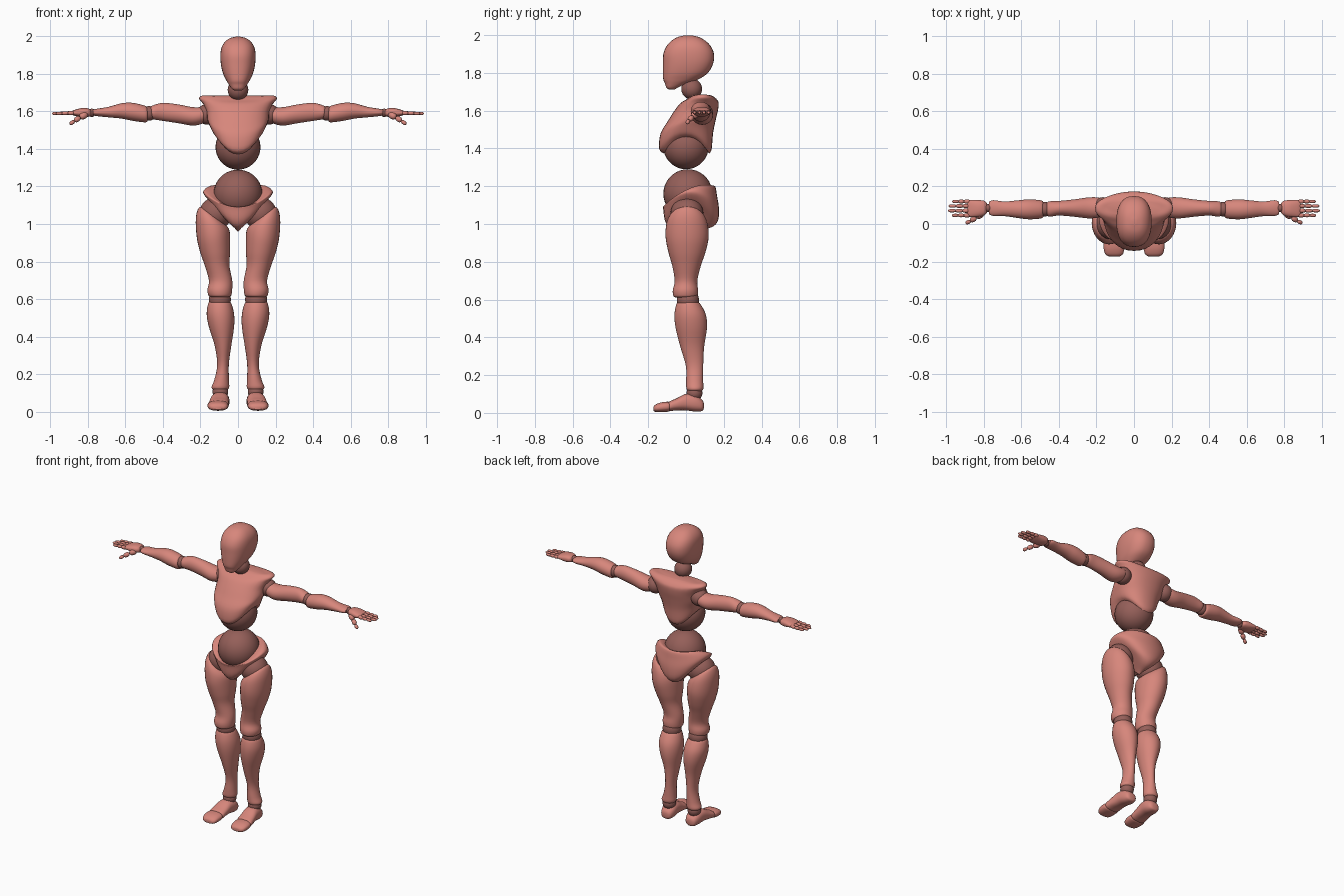
import bpy, bmesh, math
from mathutils import Vector


def material(name, color):
    m = bpy.data.materials.new(name)
    m.diffuse_color = (*color, 1)
    return m


SKIN = material("pink_shell", (0.68, 0.24, 0.20))
DARK = material("dark_joint", (0.30, 0.115, 0.10))


def finish(name, bm, mat, mirror):
    bmesh.ops.recalc_face_normals(bm, faces=bm.faces)
    me = bpy.data.meshes.new(name)
    bm.to_mesh(me)
    bm.free()
    me.materials.append(mat)
    ob = bpy.data.objects.new(name, me)
    bpy.context.collection.objects.link(ob)
    bpy.ops.object.select_all(action='DESELECT')
    ob.select_set(True)
    bpy.context.view_layer.objects.active = ob
    bpy.ops.object.shade_smooth_by_angle(angle=math.radians(45))
    if mirror:
        ob.modifiers.new("mirror", 'MIRROR').use_mirror_merge = False
    return ob


def spline(p, steps=4):
    """Catmull-Rom interpolation of ring parameters."""
    out = []
    for i in range(len(p) - 1):
        a, b, c, d = p[max(i - 1, 0)], p[i], p[i + 1], p[min(i + 2, len(p) - 1)]
        for k in range(steps):
            t = k / steps
            out.append([0.5 * (2 * q + (r - o) * t + (2 * o - 5 * q + 4 * r - s) * t * t
                               + (3 * q - o - 3 * r + s) * t ** 3)
                        for o, q, r, s in zip(a, b, c, d)])
    return out + [p[-1]]


def loft(name, rings, axis='z', power=2.0, mirror=False, seg=32):
    """Ring: position, centre a, centre b, radius a, radius b, saddle, tilt b, tilt a."""
    rings = spline([list(r) + [0] * (8 - len(r)) for r in rings])
    bm = bmesh.new()
    loops = []
    for p, ca, cb, ra, rb, sad, tb, ta in rings:
        loop = []
        for k in range(seg):
            w = 2 * math.pi * k / seg
            c, s = math.cos(w), math.sin(w)
            a = ca + ra * math.copysign(abs(c) ** (2 / power), c)
            b = cb + rb * math.copysign(abs(s) ** (2 / power), s)
            h = p + sad * math.cos(2 * w) + tb * s + ta * c
            loop.append(bm.verts.new({'z': (a, b, h), 'x': (h, a, b), 'y': (a, h, b)}[axis]))
        loops.append(loop)
    for l0, l1 in zip(loops, loops[1:]):
        for k in range(seg):
            j = (k + 1) % seg
            bm.faces.new((l0[k], l0[j], l1[j], l1[k]))
    bm.faces.new(loops[0])
    bm.faces.new(loops[-1])
    return finish(name, bm, SKIN, mirror)


def ball(name, loc, r, mirror=False):
    bm = bmesh.new()
    bmesh.ops.create_uvsphere(bm, u_segments=32, v_segments=18, radius=r)
    bmesh.ops.translate(bm, verts=bm.verts, vec=loc)
    return finish(name, bm, DARK, mirror)


def capsule(name, p0, p1, r):
    """Stretched ellipsoid segment between two points, mirrored."""
    p0, p1 = Vector(p0), Vector(p1)
    d = p1 - p0
    bm = bmesh.new()
    bmesh.ops.create_uvsphere(bm, u_segments=12, v_segments=8, radius=1)
    q = d.to_track_quat('Z', 'Y')
    for v in bm.verts:
        z = math.copysign(abs(v.co.z) ** 0.8, v.co.z)
        v.co = (p0 + p1) / 2 + q @ Vector((v.co.x * r, v.co.y * r, z * d.length / 2))
    return finish(name, bm, SKIN, True)


# Head and neck
loft("head", [
    (1.712, 0, -.075, .020, .016), (1.722, 0, -.074, .034, .030),
    (1.745, 0, -.052, .050, .060), (1.765, 0, -.028, .062, .092),
    (1.80, 0, -.003, .079, .119), (1.85, 0, .011, .091, .133),
    (1.90, 0, .014, .094, .134), (1.94, 0, .014, .088, .118),
    (1.97, 0, .013, .071, .090), (1.99, 0, .012, .045, .055),
    (1.999, 0, .012, .012, .014)], power=2.4)
ball("neck_joint", (0, .03, 1.715), .055)

# Chest shell over the belly ball
loft("chest", [
    (1.418, 0, .003, .108, .120, .045), (1.44, 0, -.003, .130, .139, .042),
    (1.50, 0, .004, .150, .139, .022), (1.55, 0, .030, .163, .126, .005),
    (1.60, 0, .054, .168, .115), (1.64, 0, .072, .186, .101),
    (1.665, 0, .083, .208, .080, .005), (1.680, 0, .085, .190, .060, .005),
    (1.684, 0, .085, .150, .040)], power=2.2)
ball("belly_joint", (0, 0, 1.41), .12)

# Pelvis shell around the waist ball
loft("pelvis", [
    (.975, 0, .01, .018, .04, .015), (.99, 0, .015, .04, .065, .02),
    (1.03, 0, .025, .10, .115, .045), (1.07, 0, .029, .15, .141, .05),
    (1.12, 0, .027, .183, .147, .04, .005), (1.15, 0, .021, .182, .143, .03, .03),
    (1.167, 0, .020, .160, .134, .022, .055), (1.163, 0, .018, .135, .115, .022, .055)])
ball("waist_joint", (0, .01, 1.16), .13)

# Legs
ball("hip_joint", (.12, .005, 1.055), .087, True)
loft("thigh", [
    (1.052, .140, .005, .045, .060, 0, 0, .040), (1.040, .138, .005, .072, .090, 0, 0, .045),
    (1.00, .136, .005, .089, .109, 0, 0, .03), (.93, .131, .006, .089, .114),
    (.85, .122, .005, .080, .098), (.78, .112, .003, .066, .076),
    (.70, .093, 0, .062, .060), (.65, .097, -.003, .066, .067),
    (.62, .097, -.003, .061, .064), (.612, .097, -.003, .050, .054)], mirror=True)
ball("knee_joint", (.097, .01, .597), .059, True)
loft("shin", [
    (.588, .097, .012, .050, .050), (.575, .097, .013, .062, .064),
    (.52, .094, .022, .073, .083), (.45, .088, .028, .067, .083),
    (.35, .080, .033, .044, .063), (.25, .080, .045, .031, .046),
    (.17, .087, .046, .039, .045), (.13, .094, .047, .047, .045),
    (.115, .094, .047, .037, .036)], mirror=True)
ball("ankle_joint", (.094, .045, .105), .042, True)
loft("foot", [
    (.094, .092, .038, .018, .015), (.085, .092, .040, .035, .030),
    (.05, .093, .052, .047, .045), (.00, .097, .057, .049, .044),
    (-.05, .102, .045, .052, .032), (-.085, .105, .036, .053, .026),
    (-.092, .105, .036, .040, .018)], axis='y', power=2.4, mirror=True)
loft("toes", [
    (-.085, .106, .033, .040, .018), (-.092, .106, .033, .054, .026),
    (-.13, .107, .030, .055, .026), (-.16, .106, .025, .047, .020),
    (-.172, .105, .022, .030, .011)], axis='y', power=2.4, mirror=True)

# Arms
ball("shoulder_joint", (.165, .088, 1.585), .055, True)
loft("upper_arm", [
    (.172, .088, 1.583, .036, .030), (.185, .088, 1.580, .052, .043),
    (.24, .086, 1.574, .056, .049), (.32, .085, 1.588, .046, .050),
    (.40, .084, 1.598, .039, .048), (.45, .080, 1.596, .041, .038),
    (.466, .080, 1.596, .032, .030)], axis='x', mirror=True)
ball("elbow_joint", (.475, .079, 1.590), .039, True)
loft("forearm", [
    (.482, .078, 1.583, .036, .034), (.495, .078, 1.586, .048, .044),
    (.56, .078, 1.598, .053, .048), (.62, .079, 1.603, .047, .041),
    (.69, .081, 1.597, .039, .028), (.75, .085, 1.595, .042, .020),
    (.772, .085, 1.595, .034, .015)], axis='x', mirror=True)
ball("wrist_joint", (.78, .085, 1.593), .022, True)
loft("palm", [
    (.784, .085, 1.592, .024, .014), (.797, .085, 1.594, .038, .022),
    (.83, .083, 1.594, .045, .025), (.87, .083, 1.593, .046, .016),
    (.887, .083, 1.592, .042, .009)], axis='x', power=2.4, mirror=True)

# Fingers in three segments each, then the thumb
for i, (y, end) in enumerate([(.046, .968), (.071, .988), (.096, .985), (.120, .966)]):
    n = (end - .875) / 3
    for k in range(3):
        x = .875 + k * n
        capsule(f"finger_{i + 1}_{k + 1}", (x - .003, y, 1.592 - .001 * k),
                (x + n + .004, y, 1.591 - .001 * k), .0115 - .0012 * k)
thumb = [(.805, .060, 1.588), (.842, .035, 1.568), (.872, .016, 1.550), (.897, .004, 1.532)]
for k in range(3):
    capsule(f"thumb_{k + 1}", thumb[k], thumb[k + 1], .019 - .004 * k)
